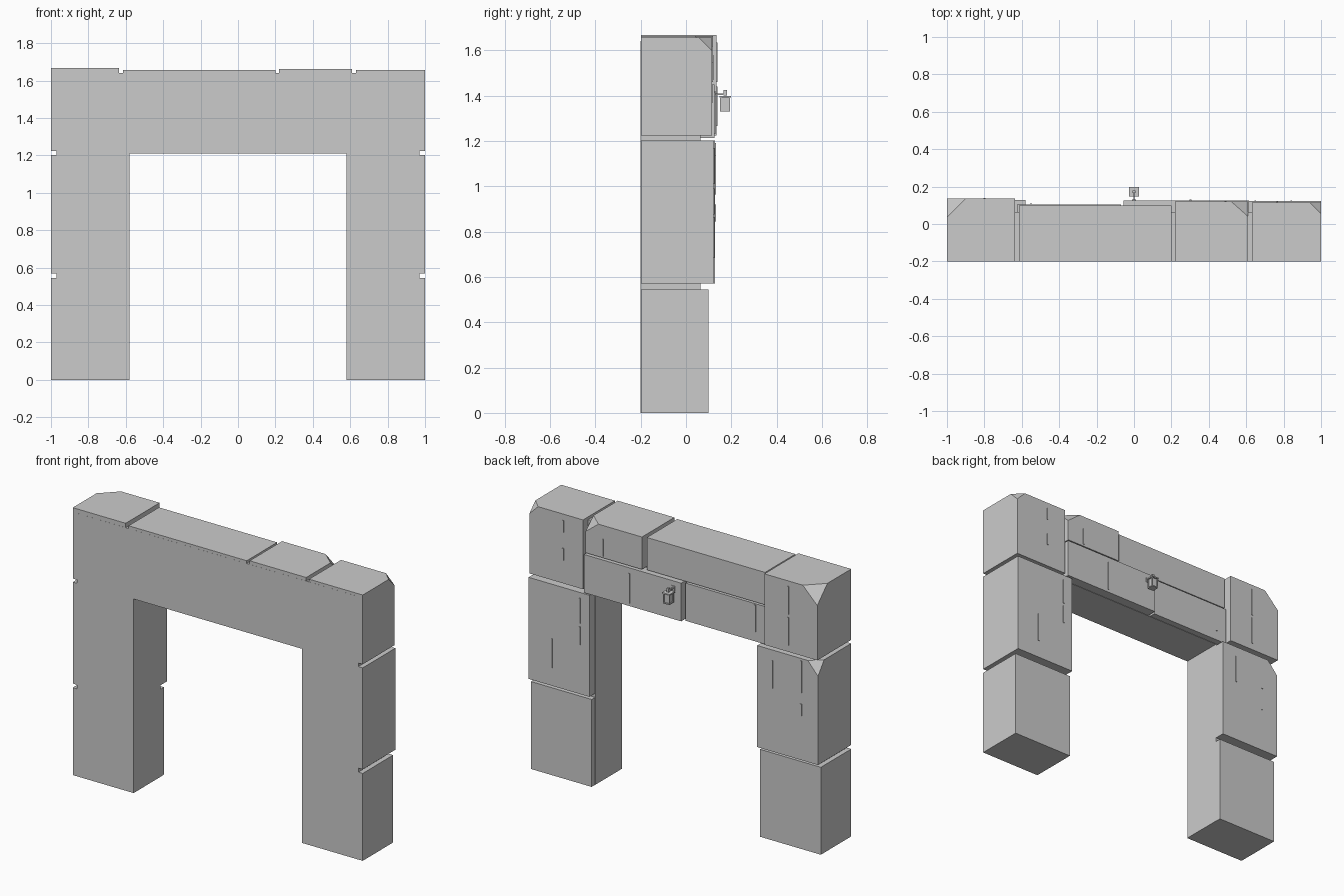
import bpy, bmesh
from mathutils import Vector

if "Cube" in bpy.data.objects:
    bpy.data.objects.remove(bpy.data.objects["Cube"])

FRONT = -0.2


def box(name, x0, x1, y0, y1, z0, z1, cut=None):
    """Box from its limits; cut=(side, a, b, c) chips the top back corner."""
    bm = bmesh.new()
    bmesh.ops.create_cube(bm, size=1)
    for v in bm.verts:
        v.co = Vector((x0 if v.co.x < 0 else x1,
                       y0 if v.co.y < 0 else y1,
                       z0 if v.co.z < 0 else z1))
    if cut:
        s, a, b, c = cut
        cx = x1 if s > 0 else x0
        res = bmesh.ops.bisect_plane(
            bm, geom=bm.verts[:] + bm.edges[:] + bm.faces[:],
            plane_co=(cx, y1 - b, z1), plane_no=(s / a, 1 / b, 1 / c),
            clear_outer=True)
        edges = [e for e in res["geom_cut"] if isinstance(e, bmesh.types.BMEdge)]
        bmesh.ops.edgenet_fill(bm, edges=edges)
    bmesh.ops.recalc_face_normals(bm, faces=bm.faces[:])
    me = bpy.data.meshes.new(name)
    bm.to_mesh(me)
    bm.free()
    ob = bpy.data.objects.new(name, me)
    bpy.context.collection.objects.link(ob)
    return ob


def gate_profile(name, xo, xi, z_in, z_top, y0, y1):
    """Upside-down U outline extruded in depth."""
    pts = [(-xo, 0), (-xi, 0), (-xi, z_in), (xi, z_in), (xi, 0), (xo, 0),
           (xo, z_top), (-xo, z_top)]
    bm = bmesh.new()
    f = bm.faces.new([bm.verts.new((x, y0, z)) for x, z in pts])
    ext = bmesh.ops.extrude_face_region(bm, geom=[f])
    for v in ext["geom"]:
        if isinstance(v, bmesh.types.BMVert):
            v.co.y = y1
    bmesh.ops.recalc_face_normals(bm, faces=bm.faces[:])
    me = bpy.data.meshes.new(name)
    bm.to_mesh(me)
    bm.free()
    bpy.context.collection.objects.link(bpy.data.objects.new(name, me))


# mortar core, visible only in the joints
gate_profile("mortar_core", 0.97, 0.58, 1.21, 1.64, FRONT, 0.065)

# stone blocks: name, x0, x1, back y, z0, z1, chipped corner
BLOCKS = [
    ("left_base_block", -1, -0.581, 0.10, 0, 0.545, None),
    ("right_base_block", 0.581, 1, 0.10, 0, 0.545, None),
    ("left_middle_block", -1, -0.581, 0.128, 0.57, 1.203, (-1, 0.07, 0.06, 0.08)),
    ("right_middle_block", 0.581, 1, 0.122, 0.57, 1.203, None),
    ("left_corner_block", -1, -0.635, 0.135, 1.225, 1.667, (-1, 0.10, 0.10, 0.10)),
    ("right_corner_block", 0.63, 1, 0.115, 1.225, 1.657, (1, 0.06, 0.06, 0.06)),
    ("lintel_top_long_block", -0.615, 0.20, 0.10, 1.455, 1.657, None),
    ("lintel_top_short_block", 0.22, 0.61, 0.12, 1.46, 1.662, (1, 0.09, 0.08, 0.07)),
    ("lintel_lower_left_block", -0.625, -0.07, 0.105, 1.212, 1.447, None),
    ("lintel_lower_right_block", -0.055, 0.615, 0.126, 1.212, 1.45, None),
]
for name, x0, x1, y1, z0, z1, cut in BLOCKS:
    box(name, x0, x1, FRONT + 0.0005, y1, z0, z1, cut)

# thin streaks on the back: x, block face y, bottom z, top z
STREAKS = [
    (0.766, 0.115, 1.543, 1.618), (0.766, 0.115, 1.37, 1.444),
    (0.49, 0.12, 1.472, 1.578), (0.648, 0.122, 1.01, 1.168),
    (0.648, 0.122, 0.876, 0.99), (0.841, 0.122, 0.683, 0.864),
    (0.303, 0.126, 1.23, 1.416), (-0.55, 0.105, 1.273, 1.44),
    (-0.80, 0.135, 1.46, 1.634), (-0.80, 0.135, 1.267, 1.44),
    (-0.683, 0.128, 0.963, 1.137), (-0.883, 0.128, 0.99, 1.19),
    (-0.883, 0.128, 0.845, 0.92),
]
for i, (x, y, z0, z1) in enumerate(STREAKS):
    box(f"streak_{i + 1}", x - 0.005, x + 0.005, y - 0.01, y + 0.004, z0, z1)

# hanging lantern on the back of the lintel
LY = 0.173
box("lantern_wall_plate", -0.012, 0.012, 0.12, 0.131, 1.39, 1.42)
box("lantern_arm", -0.004, 0.004, 0.12, 0.176, 1.402, 1.41)
box("lantern_hook", -0.007, 0.007, LY - 0.007, LY + 0.007, 1.40, 1.424)
box("lantern_roof", -0.026, 0.026, LY - 0.026, LY + 0.026, 1.391, 1.399)
box("lantern_glass", -0.016, 0.016, LY - 0.016, LY + 0.016, 1.335, 1.392)
box("lantern_floor", -0.022, 0.022, LY - 0.022, LY + 0.022, 1.33, 1.337)
for sx in (-1, 1):
    for sy in (-1, 1):
        px, py = sx * 0.019, LY + sy * 0.019
        box("lantern_post", px - 0.003, px + 0.003, py - 0.003, py + 0.003, 1.335, 1.392)
